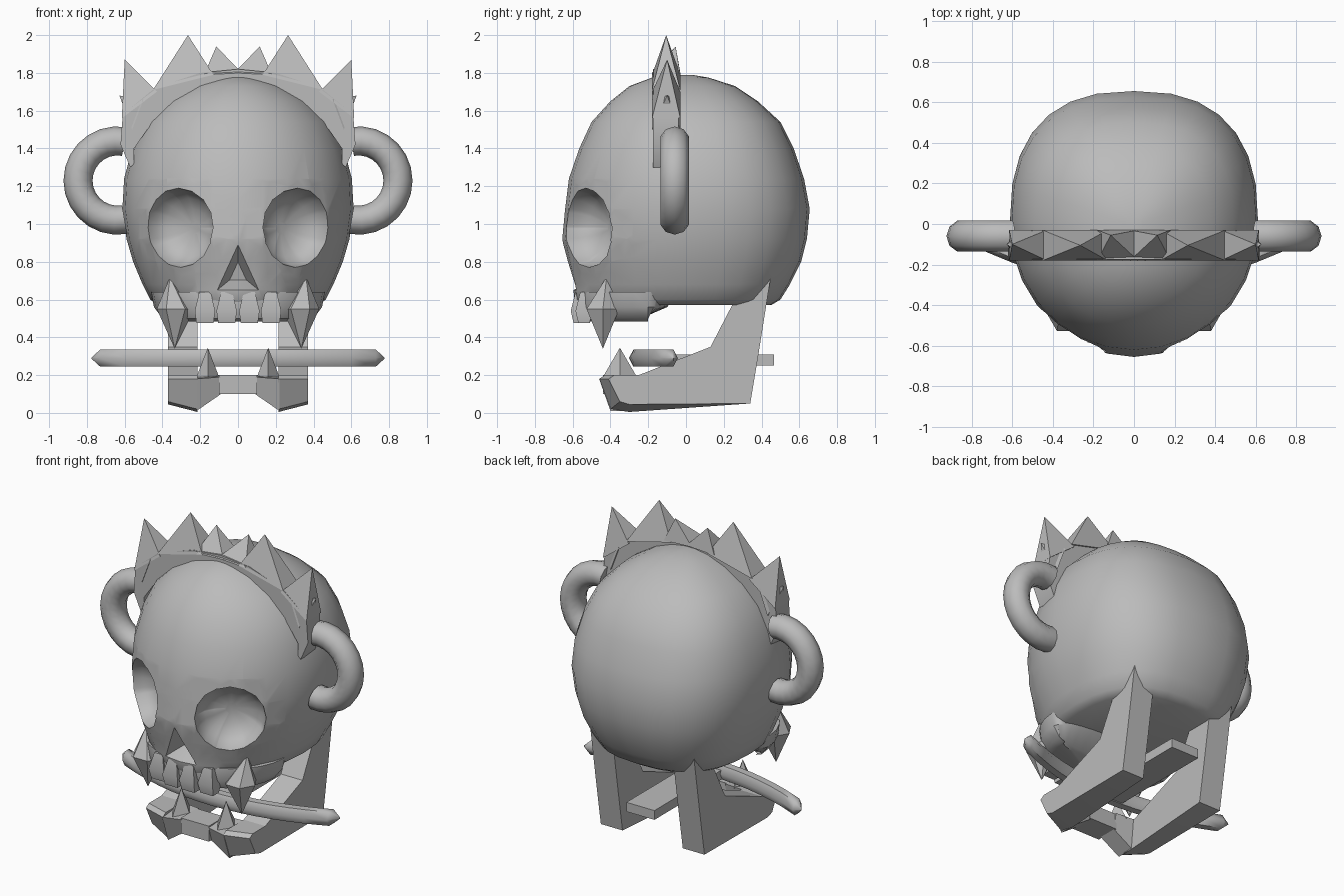
import bpy, bmesh, math
from math import sin, cos, pi, radians
from mathutils import Vector

if "Cube" in bpy.data.objects:
    bpy.data.objects.remove(bpy.data.objects["Cube"])

GREY = (0.5, 0.5, 0.5, 1)
bone = bpy.data.materials.new("bone_grey")
bone.use_nodes = True
bone.diffuse_color = GREY
for node in bone.node_tree.nodes:
    if node.type == 'BSDF_PRINCIPLED':
        node.inputs["Base Color"].default_value = GREY


def finish(name, bm, angle=35):
    """Smooth-shade with sharp edges above the angle, then add to the scene."""
    bmesh.ops.recalc_face_normals(bm, faces=bm.faces[:])
    bm.normal_update()
    for f in bm.faces:
        f.smooth = True
    for e in bm.edges:
        e.smooth = len(e.link_faces) == 2 and e.calc_face_angle(0) < radians(angle)
    mesh = bpy.data.meshes.new(name)
    bm.to_mesh(mesh)
    bm.free()
    mesh.materials.append(bone)
    bpy.context.scene.collection.objects.link(bpy.data.objects.new(name, mesh))


def skin(rings):
    """Skin a list of equal-length point rings and cap both ends."""
    bm = bmesh.new()
    loops = [[bm.verts.new(p) for p in r] for r in rings]
    n = len(loops[0])
    for a, b in zip(loops, loops[1:]):
        for i in range(n):
            j = (i + 1) % n
            bm.faces.new((a[i], a[j], b[j], b[i]))
    bm.faces.new(loops[0])
    bm.faces.new(loops[-1])
    return bm


def loft(name, rings, angle=35):
    finish(name, skin(rings), angle)


def spike(name, base, tip):
    """Pyramid over a base loop."""
    bm = bmesh.new()
    vs = [bm.verts.new(p) for p in base]
    top = bm.verts.new(tip)
    bm.faces.new(vs)
    for i in range(len(vs)):
        bm.faces.new((vs[i], vs[(i + 1) % len(vs)], top))
    finish(name, bm)


def box(name, lo, hi):
    loft(name, [[(lo[0], lo[1], z), (hi[0], lo[1], z), (hi[0], hi[1], z), (lo[0], hi[1], z)]
                for z in (lo[2], hi[2])])


def head_ring(z, w, front, back, mid=0.0, n=28):
    """Horizontal section: round at the front, squarer at the back."""
    pts = []
    for i in range(n):
        c, s = cos(2 * pi * i / n), sin(2 * pi * i / n)
        e = 0.8 if s > 0 else 1
        depth = back - mid if s > 0 else mid - front
        pts.append((math.copysign(abs(c) ** e, c) * w,
                    mid + math.copysign(abs(s) ** e, s) * depth, z))
    return pts


def carve(bm, centre, axis, outline, steps):
    """Cut a convex outline into the surface and sink a cavity of (scale, depth) steps."""
    centre, axis, up = Vector(centre), Vector(axis), Vector((0, 0, 1))
    across = up.cross(axis)
    reach = max(math.hypot(*p) for p in outline) + .02
    planes = []
    for (x0, y0), (x1, y1) in zip(outline, outline[1:] + outline[:1]):
        normal = across * (y1 - y0) - up * (x1 - x0)
        planes.append((centre + across * x0 + up * y0, normal.normalized()))

    def lateral(p):
        d = p - centre
        return d - axis * d.dot(axis)

    for co, no in planes:
        near = [f for f in bm.faces if f.normal.dot(axis) > 0.1
                and min(lateral(v.co).length for v in f.verts) < reach]
        geom = set(near)
        for f in near:
            geom.update(f.edges, f.verts)
        bmesh.ops.bisect_plane(bm, geom=list(geom), dist=1e-5, plane_co=co, plane_no=no)
        bm.normal_update()
    inside = [f for f in bm.faces if f.normal.dot(axis) > 0.1
              and all((f.calc_center_median() - co).dot(no) < 0 for co, no in planes)]
    bmesh.ops.delete(bm, geom=inside, context='FACES')
    rim = [e for e in bm.edges if e.is_boundary]
    last = (1.0, 0.0)
    for scale, depth in steps:
        new = bmesh.ops.extrude_edge_only(bm, edges=rim)["geom"]
        k = scale / last[0]
        for v in (g for g in new if isinstance(g, bmesh.types.BMVert)):
            w = (v.co - centre).dot(axis) + last[1]
            v.co = centre + lateral(v.co) * k + axis * (w * k - depth)
        rim = [e for e in bm.edges if e.is_boundary]
        last = (scale, depth)
    bmesh.ops.holes_fill(bm, edges=rim, sides=0)
    bm.normal_update()


# Cranium
skull = skin([head_ring(*r) for r in (
    (1.79, .04, -.07, .03), (1.775, .13, -.18, .12), (1.73, .25, -.3, .26),
    (1.65, .38, -.4, .38), (1.54, .49, -.5, .5), (1.4, .56, -.565, .57),
    (1.24, .603, -.62, .625), (1.08, .612, -.64, .655), (.92, .59, -.655, .64),
    (.8, .555, -.63, .61), (.68, .505, -.6, .55), (.6, .465, -.59, .5),
    (.57, .42, -.57, .45))])
bmesh.ops.recalc_face_normals(skull, faces=skull.faces[:])
skull.normal_update()

# Eye sockets and nose opening
circle = [(.21 * cos(k * pi / 8), .21 * sin(k * pi / 8)) for k in range(16)]
bowl = [(cos(radians(t)), .16 * sin(radians(t))) for t in (22, 42, 62, 80)]
tilt = radians(32)
for side in (-1, 1):
    carve(skull, (side * .315, -.53, .98), (side * sin(tilt), -cos(tilt), 0), circle, bowl)
carve(skull, (0, -.62, .74), (0, -1, 0), [(-.11, -.09), (.11, -.09), (0, .15)], [(.4, .12)])
finish("skull", skull, 40)

# Upper jaw, teeth and fangs
loft("upper_jaw", [head_ring(*r, mid=-.2) for r in (
    (.64, .46, -.575, -.04), (.56, .445, -.585, -.1), (.5, .4, -.56, -.24), (.485, .36, -.53, -.27))])
for side in (-1, 1):
    for x, y in ((.06, -.565), (.175, -.54)):
        loft("upper_tooth", [[(side * x + a * w, y + b * d, z) for a, b in ((-1, -1), (1, -1), (1, 1), (-1, 1))]
                             for z, w, d in ((.64, .03, .02), (.54, .054, .045), (.475, .045, .03))])
    base = [(side * .33 + .1 * cos(k * pi / 3), -.44 + .1 * sin(k * pi / 3), .55) for k in range(6)]
    spike("upper_fang", base, (side * .335, -.44, .34))
    spike("upper_fang_root", base, (side * .36, -.42, .72))

# Lower jaw halves, drawn in side profile and given thickness
jaw_profile = [(-.46, .18), (-.40, .02), (-.3, .005), (.34, .05), (.385, .32), (.455, .76),
               (.37, .64), (.27, .62), (.13, .35), (-.25, .2), (-.43, .2)]
for side in (-1, 1):
    inner = [(side * .215, y, z) for y, z in jaw_profile]
    outer = [(side * .37, y + (.05 if y < -.38 else 0), z + (.04 if z < .1 and y < 0 else 0))
             for y, z in jaw_profile]
    loft("jaw_half", [inner, outer], 20)
    # Chin flares toward the middle bar
    flare = [(side * .22, y, z) for y, z in ((-.46, .18), (-.40, .01), (-.28, .01), (-.26, .2))]
    middle = [(side * .09, y, z) for y, z in ((-.44, .19), (-.41, .1), (-.29, .1), (-.27, .2))]
    loft("chin_flare", [flare, middle], 20)
    spike("lower_fang", [(side * x, y, .19) for x, y in ((.1, -.35), (.16, -.44), (.22, -.35), (.16, -.26))],
          (side * .16, -.35, .345))
box("chin_bar", (-.1, -.44, .1), (.1, -.28, .2))

# Tongue slab
box("tongue", (-.1, -.25, .25), (.1, .465, .31))


# Bent stick held between the teeth
def stick_ring(x, r):
    y = -.255 + .165 * (x / .73) ** 2
    return [(x, y + r * cos(k * pi / 3), .29 + r * sin(k * pi / 3) * 1.1) for k in range(6)]


stations = [(-.775, .004), (-.73, .047)] + [(x / 10, .047) for x in range(-6, 7)] + [(.73, .047), (.775, .004)]
loft("bitten_stick", [stick_ring(*s) for s in stations], 62)

# Ear hoops, open toward the head
for side in (-1, 1):
    rings = []
    for k in range(15):
        a = radians(-100 + 200 * k / 14)
        tube = [(.21 + .077 * cos(j * pi / 5), .08 * sin(j * pi / 5)) for j in range(10)]
        rings.append([(side * (.637 + r * cos(a)), -.06 + d, 1.23 + r * sin(a)) for r, d in tube])
    loft("ear_hoop", rings, 45)

# Crown band
half_outer = [(.57, 1.3), (.622, 1.42), (.61, 1.58), (.44, 1.72), (.2, 1.8)]
half_inner = [(.55, 1.32), (.55, 1.4), (.48, 1.5), (.36, 1.62), (.18, 1.7)]
outer = half_outer + [(0, 1.82)] + [(-x, z) for x, z in reversed(half_outer)]
inner = half_inner + [(0, 1.73)] + [(-x, z) for x, z in reversed(half_inner)]
loft("crown_band", [[(xo, -.175, zo), (xo, -.04, zo), (xi, -.04, zi), (xi, -.175, zi)]
                    for (xo, zo), (xi, zi) in zip(outer, inner)])

# Crown points
points = [("outer", (.615, 1.56), (.43, 1.7), (.6, 1.87), -.1),
          ("bulge", (.56, 1.5), (.5, 1.66), (.628, 1.68), -.1),
          ("tall", (.45, 1.71), (.13, 1.79), (.265, 2.0), -.105),
          ("small", (.18, 1.79), (-.02, 1.8), (.115, 1.94), -.055)]
for side in (-1, 1):
    for label, a, b, tip, y in points:
        base = [(side * p[0], d, p[1]) for p, d in ((a, -.18), (a, -.03), (b, -.03), (b, -.18))]
        spike(f"crown_{label}_point", base, (side * tip[0], y, tip[1]))
